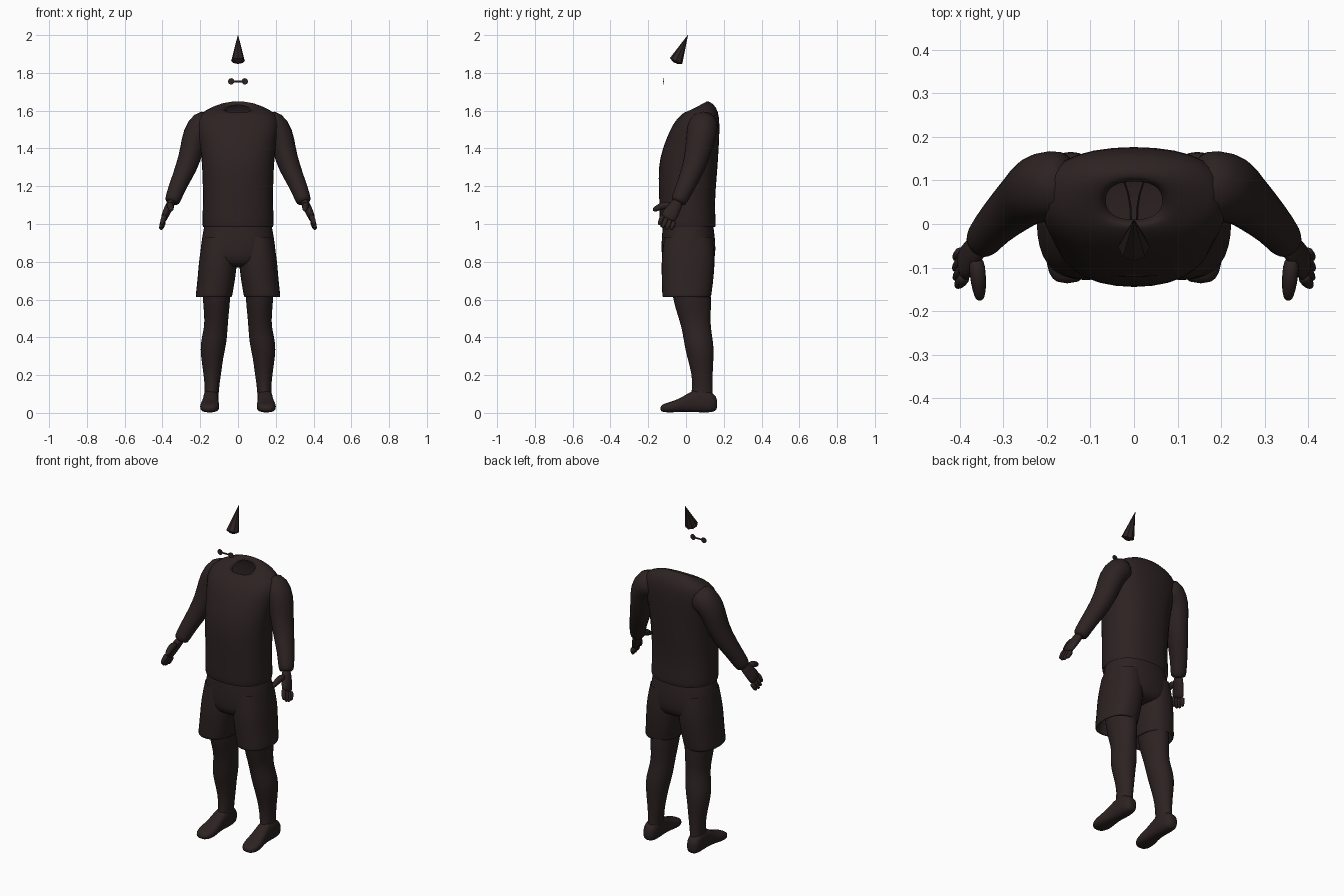
import bpy, bmesh, math
from mathutils import Vector

cube = bpy.data.objects.get("Cube")
if cube:
    bpy.data.objects.remove(cube)

mat = bpy.data.materials.new("dark brown")
mat.use_nodes = True
colour = (0.026, 0.016, 0.016, 1)
mat.diffuse_color = colour
bsdf = mat.node_tree.nodes["Principled BSDF"]
bsdf.inputs["Base Color"].default_value = colour
bsdf.inputs["Roughness"].default_value = 0.8


def oval(centre, u, v, sides=16, power=1.0):
    """Ring of points around centre; power below 1 makes it boxier."""
    ring = []
    for i in range(sides):
        a = 2 * math.pi * i / sides
        c, s = math.cos(a), math.sin(a)
        ring.append(Vector(centre) + Vector(u) * math.copysign(abs(c) ** power, c)
                    + Vector(v) * math.copysign(abs(s) ** power, s))
    return ring


def loft(name, rings, cap_start=False, cap_end=False, mirror=False, smooth=1):
    """Skin a row of rings into one object."""
    bm = bmesh.new()
    rows = [[bm.verts.new(p) for p in r] for r in rings]
    n = len(rows[0])
    for a, b in zip(rows, rows[1:]):
        for i in range(n):
            j = (i + 1) % n
            bm.faces.new((a[i], a[j], b[j], b[i]))
    for row, cap in ((rows[0], cap_start), (rows[-1], cap_end)):
        if cap:
            bm.faces.new(row)
    bmesh.ops.recalc_face_normals(bm, faces=bm.faces)
    mesh = bpy.data.meshes.new(name)
    bm.to_mesh(mesh)
    bm.free()
    mesh.materials.append(mat)
    ob = bpy.data.objects.new(name, mesh)
    bpy.context.collection.objects.link(ob)
    if mirror:
        ob.modifiers.new("mirror", 'MIRROR').use_mirror_merge = False
    if smooth:
        ob.modifiers.new("smooth", 'SUBSURF').levels = smooth
        ob.modifiers["smooth"].render_levels = smooth
        mesh.shade_smooth()
    return ob


def level(z, x0, x1, y0, y1, tilt=0.0, power=0.85):
    """Horizontal ring filling a box; tilt raises its back."""
    return oval(((x0 + x1) / 2, (y0 + y1) / 2, z), ((x1 - x0) / 2 * 1.02, 0, 0),
                (0, (y1 - y0) / 2 * 1.02, tilt), power=power)


def tube(name, path, radii, across=(0, 1, 0), sides=12, **kw):
    """Limb along a path; each radius is (across, thickness)."""
    pts = [Vector(p) for p in path]
    rings = []
    for i, p in enumerate(pts):
        t = (pts[min(i + 1, len(pts) - 1)] - pts[max(i - 1, 0)]).normalized()
        u = Vector(across)
        u = (u - t * u.dot(t)).normalized()
        w, h = radii[i]
        rings.append(oval(p, u * w * 1.03, t.cross(u) * h * 1.03, sides))
    return loft(name, rings, mirror=True, **kw)


# Shirt body, from hem to open neckline
body = [(0.985, .185, -.135, .155, 0), (1.0, .19, -.14, .16, 0), (1.1, .185, -.14, .15, 0),
        (1.25, .187, -.147, .163, 0), (1.35, .193, -.14, .17, 0),
        (1.45, .205, -.105, .176, 0), (1.53, .222, -.07, .178, 0),
        (1.585, .205, -.03, .172, .01), (1.615, .14, -.01, .145, .025),
        (1.625, .075, 0, .105, .032), (1.6, .065, .01, .098, .03)]
loft("shirt_body", [level(z, -x, x, a, b, t) for z, x, a, b, t in body])

# Sleeves
tube("sleeves",
     [(.13, .095, 1.54), (.19, .09, 1.525), (.228, .08, 1.47), (.245, .065, 1.39),
      (.272, .042, 1.3), (.318, .0, 1.205), (.345, -.035, 1.13), (.352, -.044, 1.11)],
     [(.07, .07), (.082, .082), (.08, .07), (.07, .062), (.062, .058),
      (.05, .046), (.045, .043), (.038, .036)], cap_start=True, cap_end=True)

# Hands: palm, thumb and four fingers fanned across the palm
spread = Vector((-.1, -.85, .5)).normalized()
tube("palms", [(.346, -.035, 1.13), (.365, -.06, 1.09), (.385, -.085, 1.05), (.395, -.1, 1.02)],
     [(.026, .022), (.036, .022), (.044, .02), (.04, .016)],
     across=spread, cap_start=True, cap_end=True)
tube("thumbs", [(.362, -.075, 1.1), (.358, -.12, 1.1), (.355, -.15, 1.085), (.353, -.177, 1.07)],
     [(.018, .02), (.021, .02), (.018, .017), (.01, .01)],
     across=(0, 0, 1), cap_start=True, cap_end=True, sides=8)
for k, (finger, reach) in enumerate((("little", .055), ("ring", .068),
                                     ("middle", .072), ("index", .066))):
    base = Vector((.39, -.09, 1.033)) + spread * (k - 1.5) * .023
    along = Vector((.3, -.38, -.87)).normalized() * reach
    tube(finger + "_fingers", [base, base + along * .5, base + along],
         [(.014, .016), (.014, .015), (.009, .01)],
         across=spread, cap_start=True, cap_end=True, sides=8)

# Shorts: waist and seat, then the two open legs
seat = [(1.01, .172, -.12, .14), (.97, .184, -.125, .148), (.9, .194, -.13, .156),
        (.83, .203, -.13, .156), (.79, .18, -.115, .14), (.77, .1, -.07, .09)]
loft("shorts_seat", [level(z, -x, x, a, b) for z, x, a, b in seat], cap_end=True)
cuff = [(.93, .005, .185, -.115, .14), (.83, .004, .204, -.128, .153),
        (.76, .008, .21, -.13, .15), (.68, .02, .217, -.127, .142),
        (.625, .03, .224, -.126, .134), (.61, .032, .223, -.124, .132),
        (.613, .045, .21, -.11, .12), (.68, .045, .2, -.11, .12)]
loft("shorts_legs", [level(*c) for c in cuff], mirror=True)

# Legs
leg = [(.76, .035, .19, -.09, .12), (.6, .04, .188, -.07, .135), (.52, .05, .178, -.045, .13),
       (.45, .055, .178, -.022, .13), (.37, .06, .2, -.01, .146), (.3, .078, .197, .004, .147),
       (.2, .09, .181, .034, .14), (.12, .103, .175, .032, .14), (.06, .103, .18, .02, .145)]
loft("legs", [level(*s, power=1.0) for s in leg], mirror=True)

# Feet, lofted from heel to toe
foot = [(.166, .145, .02, .02, .075), (.15, .145, .038, .004, .1), (.1, .143, .043, 0, .13),
        (.04, .144, .04, .004, .125), (-.02, .147, .046, .006, .083),
        (-.07, .15, .054, .002, .062), (-.115, .152, .046, .002, .05),
        (-.137, .153, .024, .01, .035)]
loft("feet", [oval((x, y, (a + b) / 2), (r, 0, 0), (0, 0, (b - a) / 2), 16, .75)
              for y, x, r, a, b in foot], cap_start=True, cap_end=True, mirror=True)

# Floating cone, tip up and back, with a shallow pointed underside
tip, bottom = Vector((0, .01, 2)), Vector((0, -.055, 1.858))
axis = (tip - bottom).normalized()
side = Vector((1, 0, 0))
depth = axis.cross(side)
cone = [(bottom - axis * .006, .012), (bottom + axis * .006, .036), (tip, .001)]
ob = loft("floating_cone", [oval(p, side * r, depth * r, 8) for p, r in cone],
          cap_start=True, cap_end=True, smooth=0)

# Small floating bar with a flat disc at each end
loft("disc_bar", [oval((x, -.118, 1.755), (0, .003, 0), (0, 0, .005), 8)
                  for x in (-.035, .035)], cap_start=True, cap_end=True, smooth=0)
loft("flat_discs", [oval((.036, y, 1.755), (.017, 0, 0), (0, 0, .017), 12)
                    for y in (-.119, -.117)], cap_start=True, cap_end=True, mirror=True, smooth=0)
